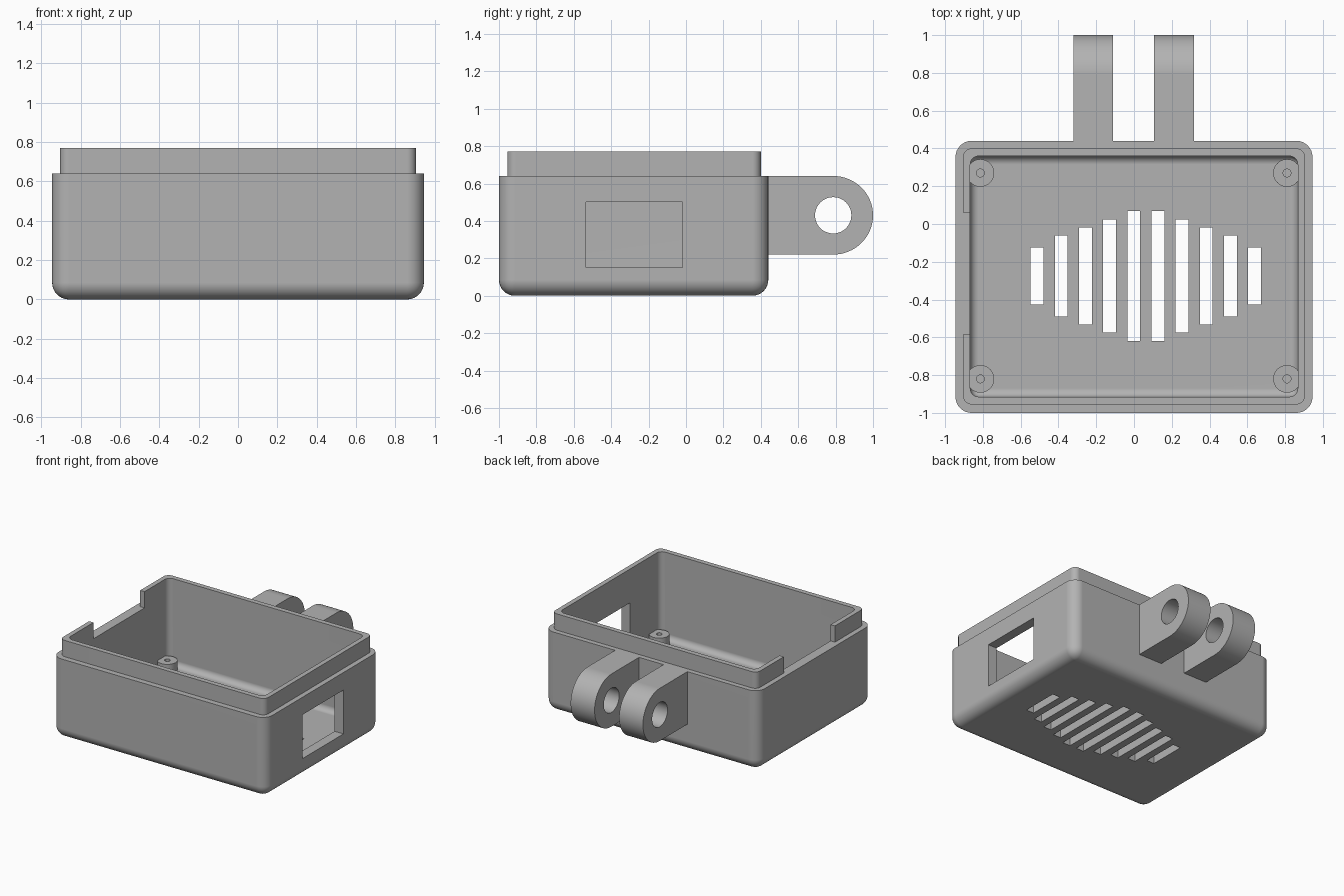
import bpy, bmesh
from math import pi, cos, sin
from mathutils import Matrix, Vector

default = bpy.data.objects.get("Cube")
if default:
    bpy.data.objects.remove(default, do_unlink=True)

grey = bpy.data.materials.new("plain grey")
grey.use_nodes = True
grey.diffuse_color = (0.45, 0.45, 0.45, 1)
grey.node_tree.nodes["Principled BSDF"].inputs["Base Color"].default_value = grey.diffuse_color


def make(name, bm):
    bmesh.ops.recalc_face_normals(bm, faces=bm.faces)
    mesh = bpy.data.meshes.new(name)
    bm.to_mesh(mesh)
    bm.free()
    mesh.materials.append(grey)
    obj = bpy.data.objects.new(name, mesh)
    bpy.context.collection.objects.link(obj)
    return obj


def add_box(bm, lo, hi):
    lo, hi = Vector(lo), Vector(hi)
    size = Matrix.Diagonal((*(hi - lo), 1))
    bmesh.ops.create_cube(bm, size=1, matrix=Matrix.Translation((lo + hi) / 2) @ size)


def rounded_box(name, lo, hi, radius, round_bottom=True):
    """Box with rounded upright edges and, if wanted, a rounded bottom."""
    bm = bmesh.new()
    add_box(bm, lo, hi)

    def wanted(edge):
        a, b = (v.co.z for v in edge.verts)
        return abs(a - b) > 1e-4 or (round_bottom and max(a, b) < lo[2] + 1e-4)

    bmesh.ops.bevel(bm, geom=[e for e in bm.edges if wanted(e)], offset=radius,
                    segments=8, profile=0.5, affect='EDGES')
    return make(name, bm)


def boxes(name, spans):
    bm = bmesh.new()
    for lo, hi in spans:
        add_box(bm, lo, hi)
    return make(name, bm)


def cylinder(name, centre, radius, depth, axis='Z', sides=48):
    bm = bmesh.new()
    turn = Matrix.Rotation(pi / 2, 4, 'Y') if axis == 'X' else Matrix()
    bmesh.ops.create_cone(bm, cap_ends=True, segments=sides, radius1=radius, radius2=radius,
                          depth=depth, matrix=Matrix.Translation(centre) @ turn)
    return make(name, bm)


def cut(obj, *cutters):
    bpy.context.view_layer.objects.active = obj
    for cutter in cutters:
        mod = obj.modifiers.new("cut", 'BOOLEAN')
        mod.operation, mod.solver, mod.object = 'DIFFERENCE', 'EXACT', cutter
        bpy.ops.object.modifier_apply(modifier=mod.name)
        cutter.hide_render = True


parts, helpers = [], []
LEDGE, RIM, FLOOR = 0.64, 0.77, 0.08

# Cutters: cavity, side window, floor vents, rim notch
cavity = rounded_box("cavity_cutter", (-0.867, -0.915, FLOOR), (0.867, 0.36, 1), 0.045)
window = boxes("window_cutter", [((0.8, -0.535, 0.15), (1, -0.02, 0.5))])
half_lengths = [0.15, 0.215, 0.257, 0.30, 0.345]
vents = []
for i, half in enumerate(half_lengths + half_lengths[::-1]):
    x = 0.0625 + (i - 4.5) * 0.128
    vents.append(((x - 0.034, -0.275 - half, -0.1), (x + 0.034, -0.275 + half, 0.2)))
vents = boxes("vent_cutter", vents)
notch = boxes("notch_cutter", [((-1, -0.585, 0.5), (-0.8, 0.06, 1))])
helpers += [cavity, window, vents, notch]

# Main tray
body = rounded_box("case_body", (-0.945, -1, 0), (0.945, 0.44, LEDGE), 0.085)
cut(body, cavity, window, vents)
parts.append(body)

# Stepped rim standing on the tray ledge
lip = rounded_box("rim_lip", (-0.905, -0.955, LEDGE), (0.905, 0.40, RIM), 0.045, False)
cut(lip, cavity, notch)
parts.append(lip)

# Screw posts in the four corners
for side, x in (("left", 0.81), ("right", -0.813)):
    for end, y in (("front", -0.82), ("back", 0.27)):
        post = cylinder(f"screw_post_{end}_{side}", (x, y, 0.115), 0.073, 0.085)
        hole = cylinder("post_hole_cutter", (x, y, 0.2), 0.021, 0.22, sides=24)
        cut(post, hole)
        parts.append(post)
        helpers.append(hole)

# Two hinge lugs on the back
pivot = Vector((0, 0.787, 0.43))
pin = cylinder("pin_cutter", pivot, 0.097, 2, 'X')
helpers.append(pin)
for side, x0, x1 in (("left", 0.107, 0.318), ("right", -0.32, -0.11)):
    bm = bmesh.new()
    outline = [(0.44, LEDGE - 0.42), (0.44, LEDGE)]
    for k in range(33):
        a = pi / 2 - pi * k / 32
        outline.append((pivot.y + 0.213 * cos(a), pivot.z + 0.21 * sin(a)))
    face = bm.faces.new([bm.verts.new((x0, y, z)) for y, z in outline])
    side_faces = bmesh.ops.extrude_face_region(bm, geom=[face])["geom"]
    moved = [g for g in side_faces if isinstance(g, bmesh.types.BMVert)]
    bmesh.ops.translate(bm, verts=moved, vec=(x1 - x0, 0, 0))
    lug = make(f"hinge_lug_{side}", bm)
    cut(lug, pin)
    parts.append(lug)

# Drop the helpers, then smooth the rounded edges
for helper in helpers:
    bpy.data.objects.remove(helper, do_unlink=True)
bpy.ops.object.select_all(action='DESELECT')
for part in parts:
    part.select_set(True)
bpy.context.view_layer.objects.active = body
bpy.ops.object.shade_smooth_by_angle(angle=pi / 6)
for part in parts:
    part.modifiers.new("even shading", 'WEIGHTED_NORMAL').keep_sharp = True
